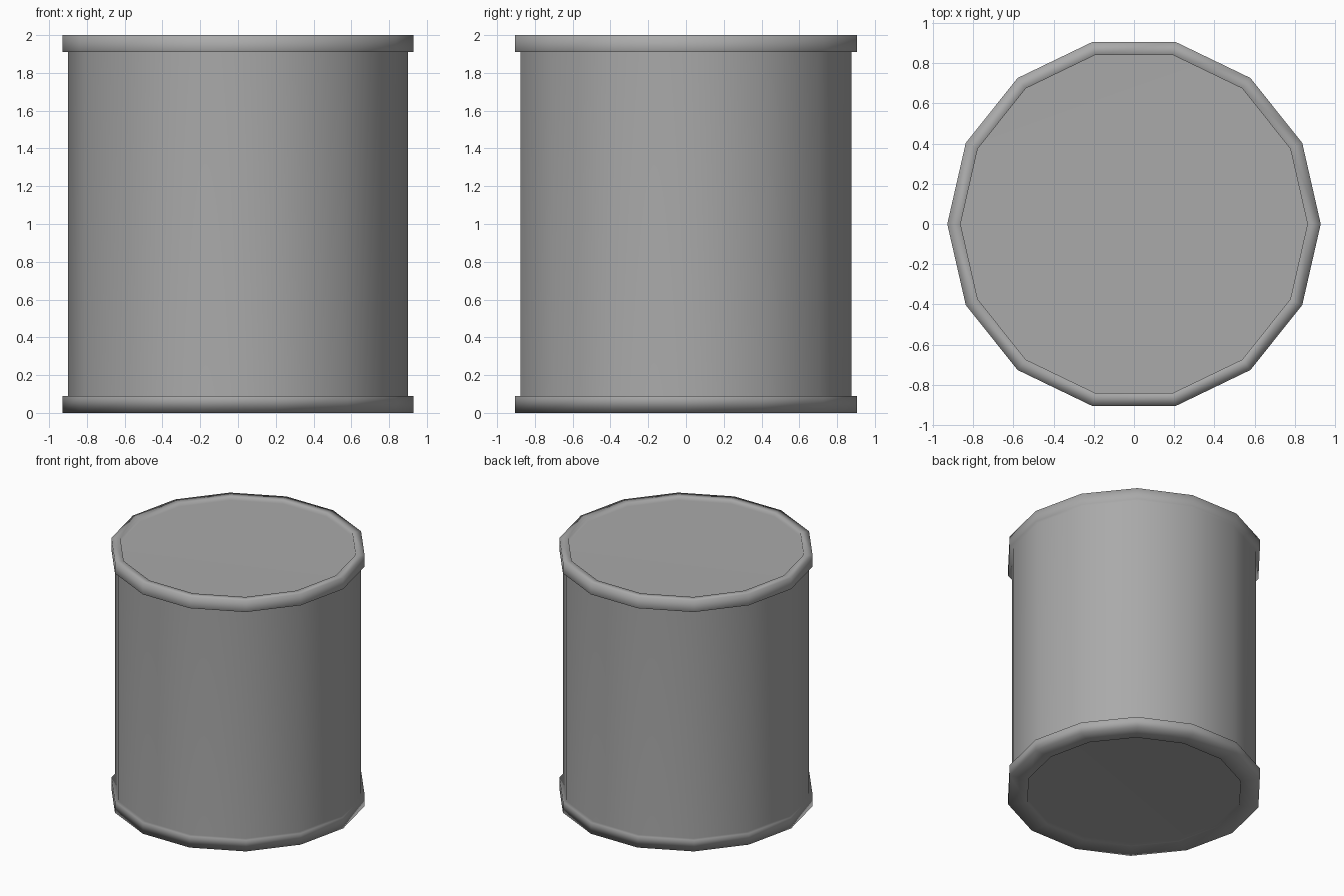
import bpy
import bmesh
import math

SIDES = 14
RECESS = 0.03
RIM_RADIUS, RIM_HEIGHT = 0.928, 0.09
WALL_RADIUS = 0.9
TOP_LIP, BOTTOM_LIP = 0.862, 0.785
HEIGHT = 2.0

cube = bpy.data.objects.get("Cube")
if cube:
    bpy.data.objects.remove(cube, do_unlink=True)

grey = bpy.data.materials.new("mid_grey")
grey.use_nodes = True
colour = (0.4, 0.4, 0.4, 1)
grey.diffuse_color = colour
grey.node_tree.nodes["Principled BSDF"].inputs["Base Color"].default_value = colour

# Half section from the sunken bottom disc, over both rims, to the sunken top disc
profile = [
    (BOTTOM_LIP, RECESS),
    (BOTTOM_LIP, 0),
    (RIM_RADIUS, 0),
    (RIM_RADIUS, RIM_HEIGHT),
    (WALL_RADIUS, RIM_HEIGHT),
    (WALL_RADIUS, HEIGHT - RIM_HEIGHT),
    (RIM_RADIUS, HEIGHT - RIM_HEIGHT),
    (RIM_RADIUS, HEIGHT),
    (TOP_LIP, HEIGHT),
    (TOP_LIP, HEIGHT - RECESS),
]

# Turn the section into rings, bridge them and close both ends with discs
bm = bmesh.new()
angles = [math.tau * s / SIDES for s in range(SIDES)]
rings = [[bm.verts.new((r * math.cos(a), r * math.sin(a), z)) for a in angles]
         for r, z in profile]
for low, high in zip(rings, rings[1:]):
    for s in range(SIDES):
        t = (s + 1) % SIDES
        bm.faces.new((low[s], low[t], high[t], high[s]))
bm.faces.new(rings[0][::-1])
bm.faces.new(rings[-1])
for face in bm.faces:
    face.smooth = True

mesh = bpy.data.meshes.new("drum")
bm.to_mesh(mesh)
bm.free()
mesh.materials.append(grey)
drum = bpy.data.objects.new("drum", mesh)
bpy.context.collection.objects.link(drum)

# Soft rim corners while the wall and discs stay visually flat
drum.modifiers.new("soft_corners", "WEIGHTED_NORMAL")
